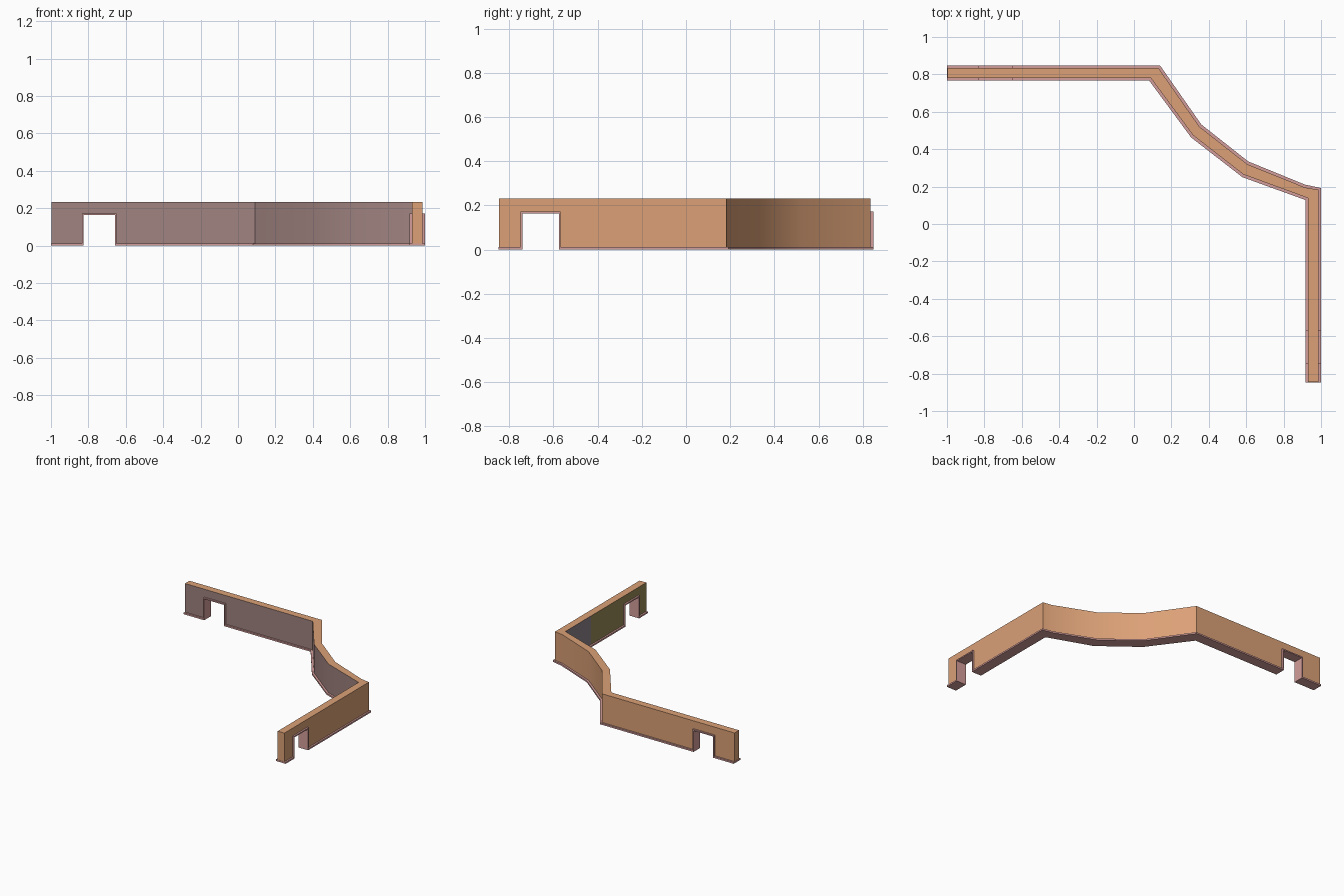
import bpy, bmesh
from mathutils import Vector

cube = bpy.data.objects.get("Cube")
if cube:
    bpy.data.objects.remove(cube, do_unlink=True)


def material(name, rgb):
    """Flat material from an sRGB triple."""
    colour = tuple((c / 255) ** 2.2 for c in rgb) + (1.0,)
    mat = bpy.data.materials.new(name)
    mat.use_nodes = True
    mat.diffuse_color = colour
    mat.node_tree.nodes["Principled BSDF"].inputs["Base Color"].default_value = colour
    return mat


TAN = material("tan plaster", (218, 159, 118))
MAUVE = material("mauve paint", (158, 130, 127))
GREY = material("grey paint", (138, 127, 136))
OLIVE = material("olive paint", (152, 136, 88))
PINK = material("pink trim", (210, 156, 153))

# Segment numbers along the wall: door gaps and the frame stiles beside them
DOORS = {2, 12}
STILES = {1, 3, 11, 13}
GREY_SEGMENT = 9


def stations(margin, end_inset):
    """Outer and inner plan points along the wall, widened by a margin."""
    pairs = []
    for x in (-1 + end_inset, -0.833, -0.825, -0.658, -0.65):
        pairs.append((Vector((x, 0.835 + margin)), Vector((x, 0.78 - margin))))
    corners = [((0.13, 0.835), (0.09, 0.78)), ((0.35, 0.52), (0.315, 0.475)),
               ((0.605, 0.32), (0.585, 0.265)), ((0.915, 0.195), (0.918, 0.143)),
               ((0.987, 0.183), (0.93, 0.14))]
    for outer, inner in corners:
        outer, inner = Vector(outer), Vector(inner)
        step = (outer - inner).normalized() * margin * 1.2
        pairs.append((outer + step, inner - step))
    for y in (-0.17, -0.567, -0.575, -0.74, -0.748, -0.848 + end_inset):
        pairs.append((Vector((0.987 + margin, y)), Vector((0.93 - margin, y))))
    return pairs


def build(name, pairs, heights, filled, mats, inner_slot):
    """Skin the filled cells of a grid of segments and height levels."""
    bm = bmesh.new()
    verts = {}

    def vert(i, side, k):
        key = (i, side, k)
        if key not in verts:
            verts[key] = bm.verts.new((*pairs[i][side], heights[k]))
        return verts[key]

    def quad(keys, slot=0):
        bm.faces.new([vert(*key) for key in keys]).material_index = slot

    count, levels = len(pairs) - 1, len(heights) - 1

    def solid(i, k):
        return 0 <= i < count and 0 <= k < levels and filled(i, k)

    for i in range(count):
        for k in range(levels):
            if not solid(i, k):
                continue
            for side in (0, 1):
                quad([(i, side, k), (i + 1, side, k), (i + 1, side, k + 1), (i, side, k + 1)],
                     inner_slot(i) if side else 0)
            for step, level in ((-1, k), (1, k + 1)):
                if not solid(i, k + step):
                    quad([(i, 0, level), (i + 1, 0, level), (i + 1, 1, level), (i, 1, level)])
            for step, end in ((-1, i), (1, i + 1)):
                if not solid(i + step, k):
                    quad([(end, 0, k), (end, 1, k), (end, 1, k + 1), (end, 0, k + 1)])
    bmesh.ops.recalc_face_normals(bm, faces=bm.faces)
    mesh = bpy.data.meshes.new(name)
    bm.to_mesh(mesh)
    bm.free()
    for mat in mats:
        mesh.materials.append(mat)
    obj = bpy.data.objects.new(name, mesh)
    bpy.context.collection.objects.link(obj)
    bpy.ops.object.select_all(action="DESELECT")
    obj.select_set(True)
    bpy.context.view_layer.objects.active = obj
    bpy.ops.object.shade_smooth_by_angle()
    return obj


# Wall: plaster outside, painted rooms inside, gaps for the doors
def wall_filled(i, k):
    return k == 1 or i not in DOORS | STILES


def wall_paint(i):
    if i < GREY_SEGMENT:
        return 1
    return 2 if i == GREY_SEGMENT else 3


build("wall", stations(0, 0.002), (0.006, 0.168, 0.232), wall_filled,
      (TAN, MAUVE, GREY, OLIVE), wall_paint)


# Trim: skirting along the foot, stiles and lintels around the doors
def trim_filled(i, k):
    if k == 0:
        return i not in DOORS
    if k == 1:
        return i in STILES
    return i in DOORS | STILES


build("skirting_and_door_frames", stations(0.013, 0), (0, 0.012, 0.163, 0.172), trim_filled,
      (PINK,), lambda i: 0)
